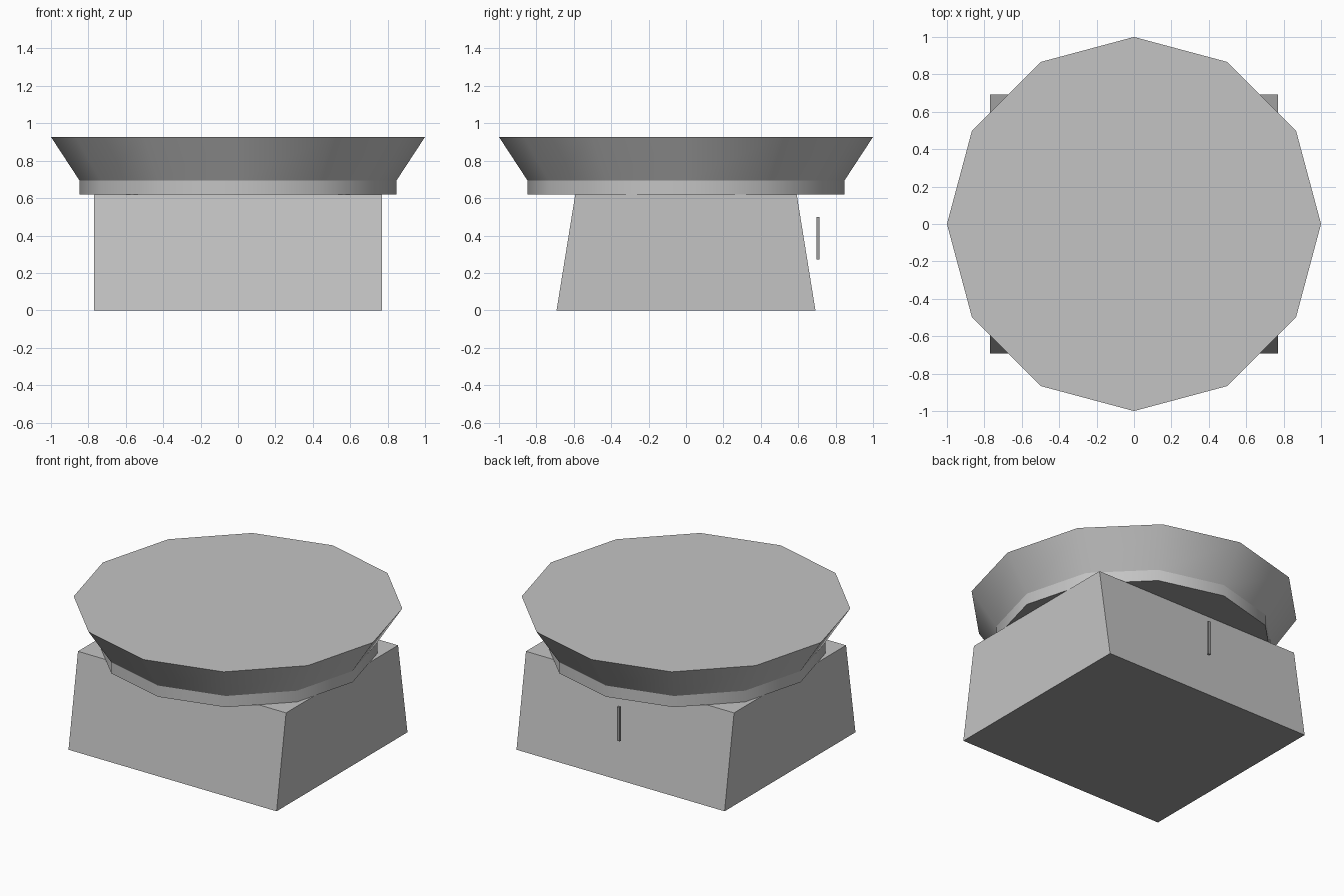
import bpy
import bmesh
import math

cube = bpy.data.objects.get("Cube")
if cube:
    bpy.data.objects.remove(cube, do_unlink=True)


def make_material(name, value):
    mat = bpy.data.materials.new(name)
    mat.use_nodes = True
    colour = (value, value, value, 1)
    mat.diffuse_color = colour
    mat.node_tree.nodes["Principled BSDF"].inputs["Base Color"].default_value = colour
    return mat


grey = make_material("mid_grey", 0.55)
dark = make_material("dark_grey", 0.34)


def loft(name, rings, side_material):
    """Skin a stack of matching rings, with a dark cap underneath."""
    bm = bmesh.new()
    loops = [[bm.verts.new(p) for p in ring] for ring in rings]
    count = len(loops[0])
    for low, high in zip(loops, loops[1:]):
        for i in range(count):
            j = (i + 1) % count
            bm.faces.new((low[i], low[j], high[j], high[i]))
    bm.faces.new(loops[-1])
    bm.faces.new(loops[0][::-1]).material_index = 1
    mesh = bpy.data.meshes.new(name)
    bm.to_mesh(mesh)
    bm.free()
    mesh.materials.append(side_material)
    mesh.materials.append(dark)
    obj = bpy.data.objects.new(name, mesh)
    bpy.context.collection.objects.link(obj)
    return obj


def rectangle(hx, hy, z, cy=0):
    return [(sx * hx, cy + sy * hy, z)
            for sx, sy in ((-1, -1), (1, -1), (1, 1), (-1, 1))]


def polygon(radius, z, sides=12):
    return [(radius * math.cos(i * math.tau / sides),
             radius * math.sin(i * math.tau / sides), z) for i in range(sides)]


# Block whose front and back lean inwards
loft("base_block", [rectangle(0.77, 0.692, 0), rectangle(0.77, 0.592, 0.62)], grey)

# Twelve-sided top: straight collar, then a flared rim
top = loft("flared_top", [polygon(0.848, 0.62), polygon(0.848, 0.695),
                          polygon(1, 0.927)], grey)

# Thin upright bar floating behind the block
loft("back_bar", [rectangle(0.009, 0.008, z, 0.706) for z in (0.272, 0.5)], dark)

# Smooth around the rim, sharp at the collar and top edges
bpy.ops.object.select_all(action='DESELECT')
top.select_set(True)
bpy.context.view_layer.objects.active = top
bpy.ops.object.shade_smooth_by_angle(angle=math.radians(31.5))
